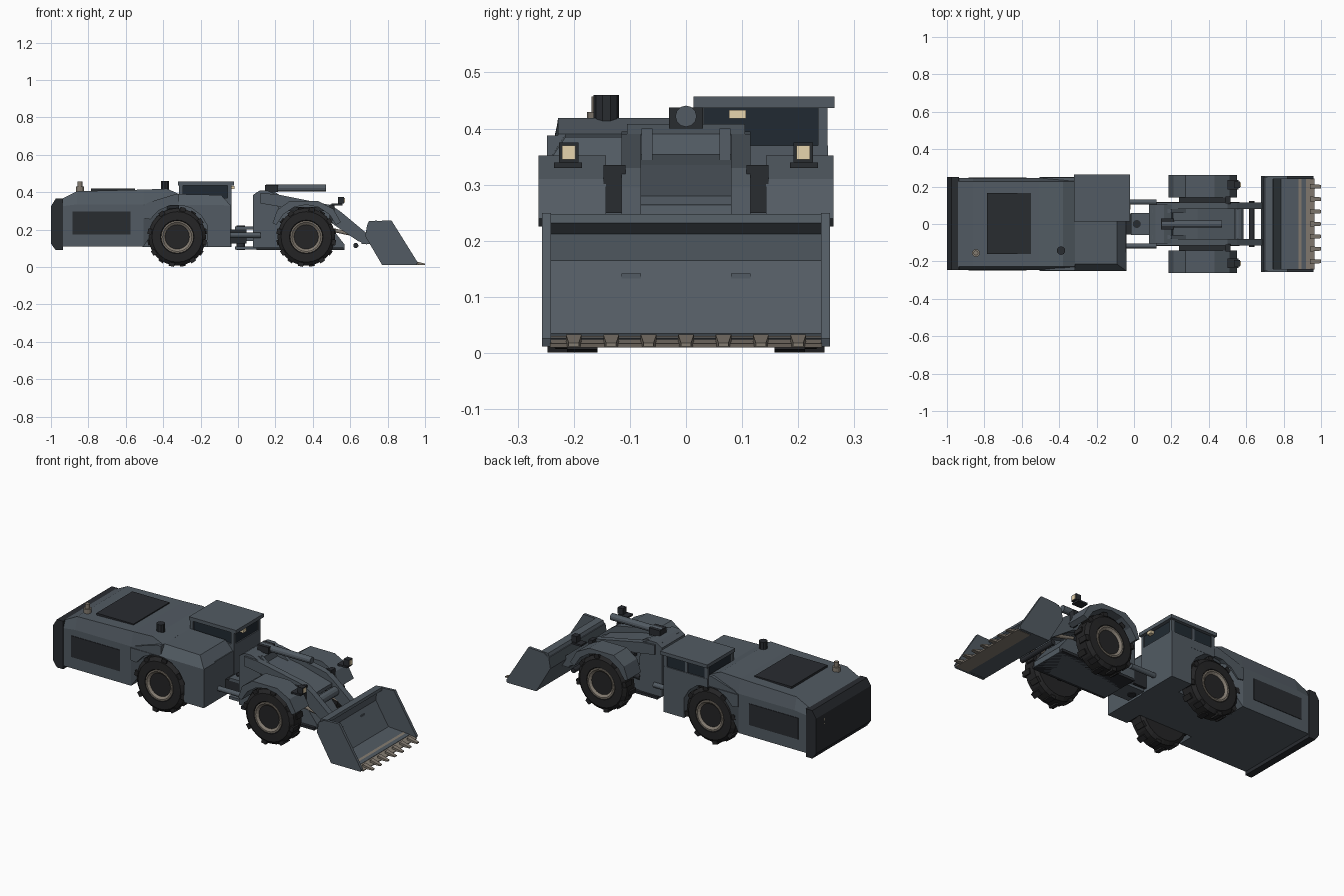
import bpy, bmesh, math
from mathutils import Vector

def material(name, rgb):
    m = bpy.data.materials.new(name)
    m.diffuse_color = (*rgb, 1)
    return m

BODY = material("body_paint", (0.085, 0.105, 0.125))
DARK = material("dark_trim", (0.022, 0.025, 0.03))
GLASS = material("glass", (0.015, 0.023, 0.032))
TYRE = material("rubber", (0.018, 0.018, 0.019))
STEEL = material("worn_steel", (0.23, 0.20, 0.165))
LAMP = material("lamp", (0.8, 0.66, 0.42))

def finish(name, bm, mat):
    bmesh.ops.recalc_face_normals(bm, faces=bm.faces)
    me = bpy.data.meshes.new(name)
    bm.to_mesh(me)
    bm.free()
    me.materials.append(mat)
    ob = bpy.data.objects.new(name, me)
    bpy.context.collection.objects.link(ob)
    return ob

def prism(name, pts, a, b, mat=BODY, axis='y'):
    """Extrude an xz profile along y, or a yz profile along x."""
    put = (lambda p, t: (p[0], t, p[1])) if axis == 'y' else (lambda p, t: (t, p[0], p[1]))
    bm = bmesh.new()
    lo = [bm.verts.new(put(p, a)) for p in pts]
    hi = [bm.verts.new(put(p, b)) for p in pts]
    bm.faces.new(lo)
    bm.faces.new(hi)
    for i in range(len(pts)):
        j = (i + 1) % len(pts)
        bm.faces.new((lo[i], lo[j], hi[j], hi[i]))
    return finish(name, bm, mat)

def box(name, x, y, z, mat=BODY):
    return prism(name, [(x[0], z[0]), (x[1], z[0]), (x[1], z[1]), (x[0], z[1])], y[0], y[1], mat)

def rod(name, p, q, r, mat=BODY, n=12):
    p, q = Vector(p), Vector(q)
    bm = bmesh.new()
    bmesh.ops.create_cone(bm, cap_ends=True, segments=n, radius1=r, radius2=r, depth=(q - p).length)
    ob = finish(name, bm, mat)
    ob.location = (p + q) / 2
    ob.rotation_mode = 'QUATERNION'
    ob.rotation_quaternion = (q - p).to_track_quat('Z', 'Y')
    return ob

def lathe_y(name, prof, cx, cz, s, mat, n):
    """Spin (radius, y) points about a wheel axis."""
    bm = bmesh.new()
    rings = [[bm.verts.new((cx + r * math.cos(2 * math.pi * i / n), s * y,
                            cz + r * math.sin(2 * math.pi * i / n))) for i in range(n)] for r, y in prof]
    for a, b in zip(rings, rings[1:]):
        for i in range(n):
            j = (i + 1) % n
            bm.faces.new((a[i], a[j], b[j], b[i]))
    bm.faces.new(rings[0])
    bm.faces.new(rings[-1])
    return finish(name, bm, mat)

def arc(cx, cz, r, a0, a1, n):
    return [(cx + r * math.cos(math.radians(a0 + (a1 - a0) * i / n)),
             cz + r * math.sin(math.radians(a0 + (a1 - a0) * i / n))) for i in range(n + 1)]

RX, FX, WZ = -0.325, 0.365, 0.161

# Engine body: cross-section loft, dropping at the tail and front
bm = bmesh.new()
rings = []
for x, shoulder, top in [(-0.94, 0.325, 0.365), (-0.86, 0.335, 0.405), (-0.38, 0.34, 0.419), (-0.315, 0.335, 0.39)]:
    half = [(0.246, 0.11), (0.246, shoulder), (0.228, top)]
    if x > -0.5:
        half[0], half[1] = (0.2, 0.3), (0.24, shoulder)
    sec = half + [(-y, z) for y, z in reversed(half)]
    rings.append([bm.verts.new((x, y, z)) for y, z in sec])
    if x == -0.86:
        rings.append([bm.verts.new((-0.505, y, 0.414 if z > 0.4 else z)) for y, z in sec])
for a, b in zip(rings, rings[1:]):
    for i in range(6):
        bm.faces.new((a[i], a[(i + 1) % 6], b[(i + 1) % 6], b[i]))
bm.faces.new(rings[0])
bm.faces.new(rings[-1])
finish("engine_body", bm, BODY)
box("rear_chassis", (-0.51, -0.04), (-0.15, 0.15), (0.108, 0.335))
prism("rear_bumper", [(-1, 0.125), (-0.975, 0.09), (-0.935, 0.09), (-0.935, 0.365), (-0.975, 0.365), (-1, 0.325)],
      -0.247, 0.25, DARK)
box("roof_grille", (-0.785, -0.55), (-0.16, 0.165), (0.40, 0.419), DARK)
rod("exhaust_base", (-0.845, -0.155, 0.39), (-0.845, -0.155, 0.43), 0.021, STEEL)
rod("exhaust_pipe", (-0.845, -0.155, 0.42), (-0.845, -0.155, 0.457), 0.013, STEEL)
rod("air_intake", (-0.39, -0.142, 0.40), (-0.39, -0.142, 0.46), 0.023, DARK, 10)

# Parts mirrored left and right
for s, side in ((1, "left"), (-1, "right")):
    box(side + "_side_grille", (-0.885, -0.575), (s * 0.24, s * 0.249), (0.175, 0.297), DARK)
    box(side + "_tail_lamp", (-1.0, -0.99), (s * 0.145, s * 0.175), (0.265, 0.30), LAMP)
    # rear wheel arch with side panel ahead of the wheel
    arch = [(-0.505, 0.26), (-0.505, 0.33), (-0.04, 0.33), (-0.04, 0.108), (-0.165, 0.108)]
    prism(side + "_rear_arch", arch + [(-0.165, 0.2)] + arc(RX, WZ, 0.172, 20, 147, 6), s * 0.14, s * 0.252)
    prism(side + "_arch_shoulder", [(-0.5, 0.33), (-0.48, 0.345), (-0.34, 0.388), (-0.315, 0.388), (-0.315, 0.33)],
          s * 0.15, s * 0.248)
    # front fender
    outer = [(0.185, 0.235), (0.21, 0.305), (0.275, 0.352), (0.43, 0.352), (0.51, 0.31), (0.55, 0.24)]
    prism(side + "_front_fender", outer + arc(FX, WZ, 0.172, 22, 158, 6), s * 0.143, s * 0.263)
    box(side + "_fender_stay", (0.49, 0.515), (s * 0.108, s * 0.147), (0.25, 0.335), DARK)
    box(side + "_fender_inner", (0.24, 0.49), (s * 0.1, s * 0.146), (0.30, 0.32), DARK)
    # work lights
    box(side + "_lamp_base", (0.50, 0.56), (s * 0.185, s * 0.235), (0.33, 0.34), DARK)
    box(side + "_lamp_housing", (0.535, 0.568), (s * 0.192, s * 0.226), (0.34, 0.375), DARK)
    box(side + "_lamp_lens", (0.567, 0.571), (s * 0.197, s * 0.221), (0.345, 0.37), LAMP)
    # boom arm, front tower plate, cylinders
    prism(side + "_boom_arm", [(0.12, 0.395), (0.2, 0.39), (0.5, 0.33), (0.55, 0.295), (0.70, 0.17), (0.69, 0.12),
                               (0.64, 0.14), (0.5, 0.235), (0.3, 0.31), (0.12, 0.34)], s * 0.08, s * 0.115)
    prism(side + "_tower_plate", [(0.1, 0.11), (0.1, 0.4), (0.2, 0.4), (0.34, 0.3), (0.5, 0.22), (0.55, 0.105)],
          s * 0.06, s * 0.079)
    rod(side + "_lift_cylinder", (0.22, s * 0.095, 0.18), (0.48, s * 0.095, 0.21), 0.018, DARK)
    rod(side + "_lift_rod", (0.46, s * 0.095, 0.208), (0.66, s * 0.095, 0.165), 0.01, STEEL)
    rod(side + "_steer_cylinder", (-0.06, s * 0.117, 0.17), (0.12, s * 0.117, 0.17), 0.014)
    box(side + "_bucket_lug", (0.66, 0.725), (s * 0.08, s * 0.115), (0.122, 0.142))
    # wheels
    for cx, end in ((RX, "rear"), (FX, "front")):
        n = f"{side}_{end}_"
        lathe_y(n + "tyre", [(0.085, 0.15), (0.135, 0.15), (0.154, 0.165), (0.154, 0.232), (0.135, 0.248),
                             (0.09, 0.25), (0.084, 0.24)], cx, WZ, s, TYRE, 24)
        rim = lathe_y(n + "rim", [(0.086, 0.2), (0.086, 0.25), (0.078, 0.25), (0.06, 0.236), (0.03, 0.232)],
                      cx, WZ, s, STEEL, 24)
        bm = bmesh.new()
        for k in range(16):
            a = 2 * math.pi * (k + 0.5) / 16
            y0, y1 = ((0.158, 0.212), (0.194, 0.247))[k % 2]
            grid = [[bm.verts.new((cx + r * math.cos(a + d), s * y, WZ + r * math.sin(a + d)))
                     for r, d in ((0.14, -0.11), (0.161, -0.09), (0.161, 0.09), (0.14, 0.11))] for y in (y0, y1)]
            for g in grid:
                bm.faces.new(g)
            for i in range(4):
                j = (i + 1) % 4
                bm.faces.new((grid[0][i], grid[0][j], grid[1][j], grid[1][i]))
        finish(n + "lugs", bm, TYRE)
for cx, end in ((RX, "rear"), (FX, "front")):
    rod(end + "_axle", (cx, -0.2, WZ), (cx, 0.2, WZ), 0.05, DARK)

# Right-hand hood with sloped outer edge and nose
bm = bmesh.new()
a = [bm.verts.new(v) for v in [(-0.32, -0.252, 0.33), (-0.04, -0.252, 0.33), (-0.04, 0.015, 0.33), (-0.32, 0.015, 0.33)]]
b = [bm.verts.new(v) for v in [(-0.32, -0.215, 0.39), (-0.09, -0.215, 0.385), (-0.09, 0.015, 0.385), (-0.32, 0.015, 0.39)]]
bm.faces.new(a)
bm.faces.new(b)
for i in range(4):
    bm.faces.new((a[i], a[(i + 1) % 4], b[(i + 1) % 4], b[i]))
finish("right_hood", bm, BODY)

# Cab
box("cab_body", (-0.315, -0.035), (0.015, 0.253), (0.32, 0.37))
box("cab_front_panel", (-0.165, -0.035), (0.015, 0.253), (0.108, 0.33))
box("cab_glass", (-0.305, -0.042), (0.025, 0.247), (0.365, 0.44), GLASS)
for x in (-0.315, -0.055):
    for y in (0.015, 0.235):
        box("cab_pillar", (x, x + 0.02), (y, y + 0.017), (0.365, 0.44))
box("cab_mid_pillar", (-0.185, -0.17), (0.24, 0.251), (0.365, 0.44))
box("cab_roof", (-0.32, -0.022), (0.013, 0.265), (0.437, 0.457))
box("cab_lamp", (-0.045, -0.02), (0.077, 0.107), (0.418, 0.433), LAMP)

# Articulation joint
box("hinge_block", (-0.05, 0.045), (-0.055, 0.055), (0.125, 0.2), DARK)
for z in (0.095, 0.2):
    box("hinge_plate", (-0.015, 0.12), (-0.06, 0.06), (z, z + 0.016))
box("hinge_tongue", (-0.06, 0.12), (-0.045, 0.045), (0.14, 0.165))
rod("hinge_pin", (0.015, 0, 0.09), (0.015, 0, 0.222), 0.022, DARK)

# Front frame and boom centre
prism("front_frame_tower", [(0.08, 0.105), (0.08, 0.385), (0.115, 0.408), (0.16, 0.408), (0.2, 0.39), (0.22, 0.3),
                            (0.22, 0.105)], -0.105, 0.105)
prism("front_frame_base", [(0.1, 0.09), (0.57, 0.09), (0.57, 0.12), (0.5, 0.21), (0.2, 0.25), (0.1, 0.25)], -0.1, 0.1)
box("belly_plate", (0.1, 0.565), (-0.117, 0.117), (0.09, 0.105), DARK)
prism("boom_cross_plate", [(0.2, 0.355), (0.34, 0.335), (0.54, 0.28), (0.54, 0.26), (0.34, 0.31), (0.2, 0.33)], -0.081, 0.081)
rod("boom_cross_tube", (0.56, -0.1, 0.24), (0.56, 0.1, 0.24), 0.025)
rod("boom_end_pin", (0.63, -0.122, 0.115), (0.63, 0.122, 0.115), 0.014, DARK)
rod("tilt_cylinder", (0.15, 0, 0.422), (0.47, 0, 0.422), 0.019)
box("tilt_bracket", (0.145, 0.215), (-0.03, 0.03), (0.4, 0.438), DARK)

# Bucket: bent shell, side plates, lip and teeth
prism("bucket_shell", [(0.74, 0.247), (0.69, 0.225), (0.68, 0.165), (0.77, 0.013), (0.92, 0.013), (0.92, 0.026),
                       (0.785, 0.035), (0.705, 0.165), (0.71, 0.212), (0.745, 0.232)], -0.245, 0.245)
for s, side in ((1, "left"), (-1, "right")):
    prism(side + "_bucket_side", [(0.725, 0.245), (0.82, 0.25), (0.96, 0.026), (0.955, 0.012), (0.77, 0.012),
                                  (0.68, 0.165), (0.69, 0.225)], s * 0.241, s * 0.257)
prism("bucket_top_lip", [(0.692, 0.228), (0.7, 0.245), (0.742, 0.248), (0.745, 0.234)], -0.25, 0.25)
prism("cutting_edge", [(0.88, 0.01), (0.962, 0.01), (0.965, 0.017), (0.88, 0.03)], -0.242, 0.242, STEEL)
for k in range(7):
    y = (k - 3) * 0.0667
    bm = bmesh.new()
    bmesh.ops.create_cube(bm, size=1)
    for v in bm.verts:
        tip = v.co.x > 0
        v.co = (1.0 if tip else 0.94, y + v.co.y * (0.018 if tip else 0.028),
                0.012 + (v.co.z + 0.5) * (0.006 if tip else 0.021))
    finish("bucket_tooth", bm, STEEL)
